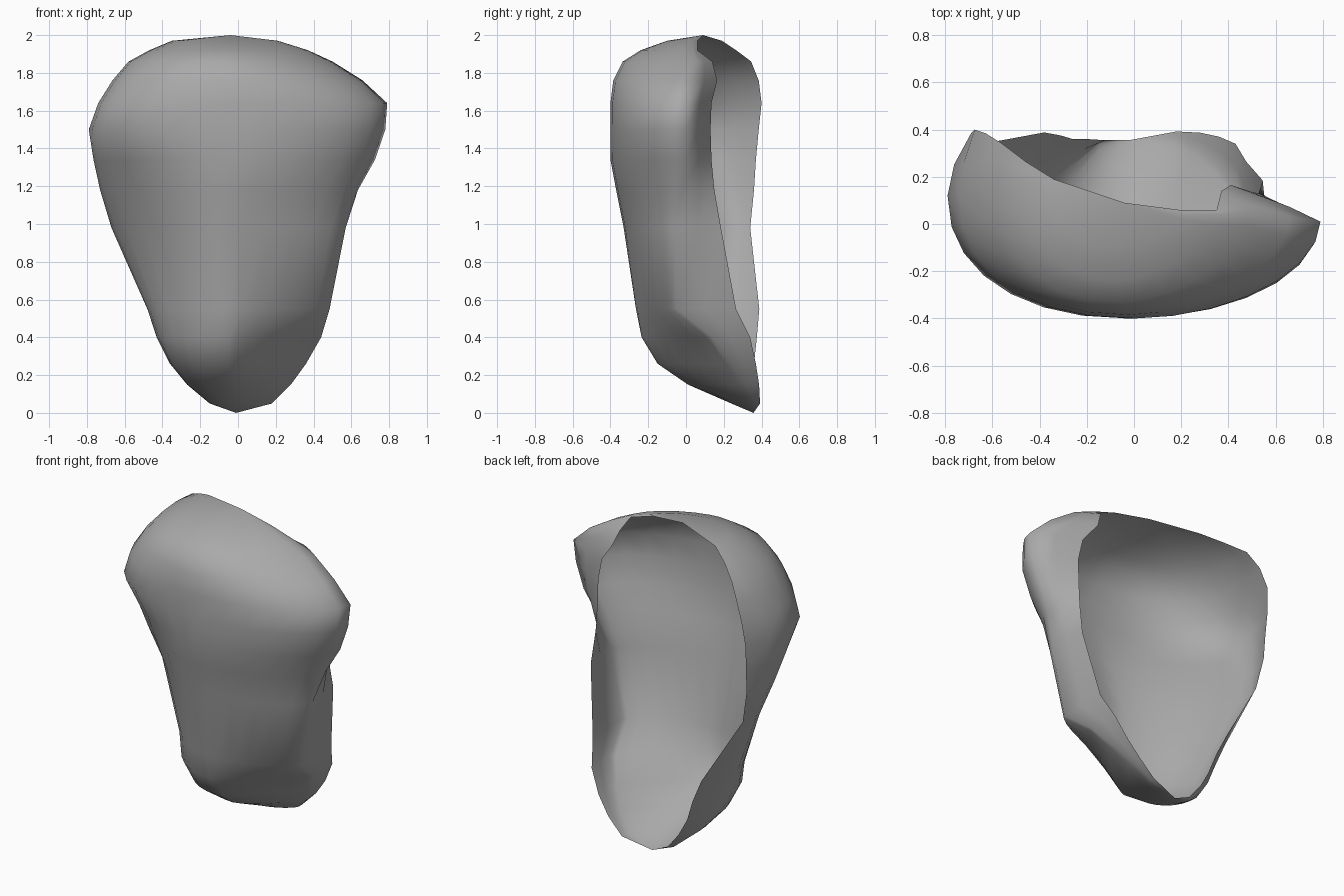
import bpy, bmesh, math

# Horizontal sections of the open-backed shell:
# z, left x, right x, front y, side y (left, right), left rim (x, y), right rim (x, y)
ROWS = [
    (0.05, -.15, .18, .24, .34, .36, -.12, .355, .18, .392),
    (0.15, -.27, .28, .01, .24, .32, -.20, .36, .28, .387),
    (0.26, -.36, .36, -.15, .18, .25, -.26, .36, .36, .37),
    (0.40, -.43, .44, -.235, .14, .14, -.31, .375, .43, .34),
    (0.55, -.48, .485, -.265, .17, -.05, -.38, .388, .475, .265),
    (0.98, -.67, .57, -.33, .25, -.06, -.64, .34, .545, .185),
    (1.18, -.73, .635, -.37, .20, -.02, -.68, .36, .535, .15),
    (1.34, -.765, .725, -.40, .15, .00, -.685, .37, .53, .135),
    (1.50, -.79, .78, -.40, .12, .00, -.69, .385, .53, .13),
    (1.64, -.74, .79, -.40, .12, .01, -.675, .40, .50, .135),
    (1.76, -.665, .66, -.385, .16, .03, -.63, .385, .41, .165),
    (1.86, -.58, .50, -.335, .20, .06, -.565, .345, .37, .14),
    (1.92, -.47, .37, -.24, .18, .04, -.46, .265, .35, .06),
    (1.97, -.35, .21, -.10, .14, .04, -.34, .19, .19, .06),
]
# Roundness of the two front corners by height (lower is flatter): z, left, right
ROUND = [(0, 2.2, 1.6), (.26, 2.1, 1.25), (.4, 1.85, 1.2), (.55, 1.6, 1.45),
         (.98, 1.42, 1.65), (1.34, 1.7, 1.9), (1.5, 2.2, 2.0), (1.76, 2.3, 1.8), (2, 2.1, 1.5)]
N = 7  # steps per front quarter


def roundness(z, k):
    for a, b in zip(ROUND, ROUND[1:]):
        if z <= b[0]:
            return a[k] + (b[k] - a[k]) * (z - a[0]) / (b[0] - a[0])


def section(row):
    z, xl, xr, yf, yl, yr, rlx, rly, rrx, rry = row
    xc = (xl + xr) / 2 - (.05 if z < 1 else .02)
    el, er = 2 / roundness(z, 1), 2 / roundness(z, 2)
    pts = [(rlx, rly, z), ((rlx + xl) / 2 + (xl - rlx) * .22, (rly + yl) / 2, z)]
    for i in range(2 * N + 1):
        t = math.pi / 2 * i / N
        left = i <= N
        side, y0, e = (xl, yl, el) if left else (xr, yr, er)
        x = xc + (side - xc) * abs(math.cos(t)) ** e
        y = y0 + (yf - y0) * abs(math.sin(t)) ** e
        pts.append((x, y, z))
    pts += [((rrx + xr) / 2 + (xr - rrx) * .05, (rry + yr) / 2, z), (rrx, rry, z)]
    return pts


# Loft the sections and close to a point at the bottom and the crown
bm = bmesh.new()
rings = [[bm.verts.new(p) for p in section(r)] for r in ROWS]
for a, b in zip(rings, rings[1:]):
    for i in range(len(a) - 1):
        bm.faces.new((a[i], a[i + 1], b[i + 1], b[i]))
low = bm.verts.new((-.01, .357, 0))
top = bm.verts.new((-.04, .09, 2))
for i in range(len(rings[0]) - 1):
    bm.faces.new((low, rings[0][i + 1], rings[0][i]))
    bm.faces.new((top, rings[-1][i], rings[-1][i + 1]))
me = bpy.data.meshes.new("curved_shell")
bm.to_mesh(me)
bm.free()
shell = bpy.data.objects.new("curved_shell", me)
bpy.context.collection.objects.link(shell)

# One plain grey
mat = bpy.data.materials.new("grey")
mat.diffuse_color = (0.4, 0.4, 0.4, 1)
me.materials.append(mat)
for p in me.polygons:
    p.use_smooth = True
